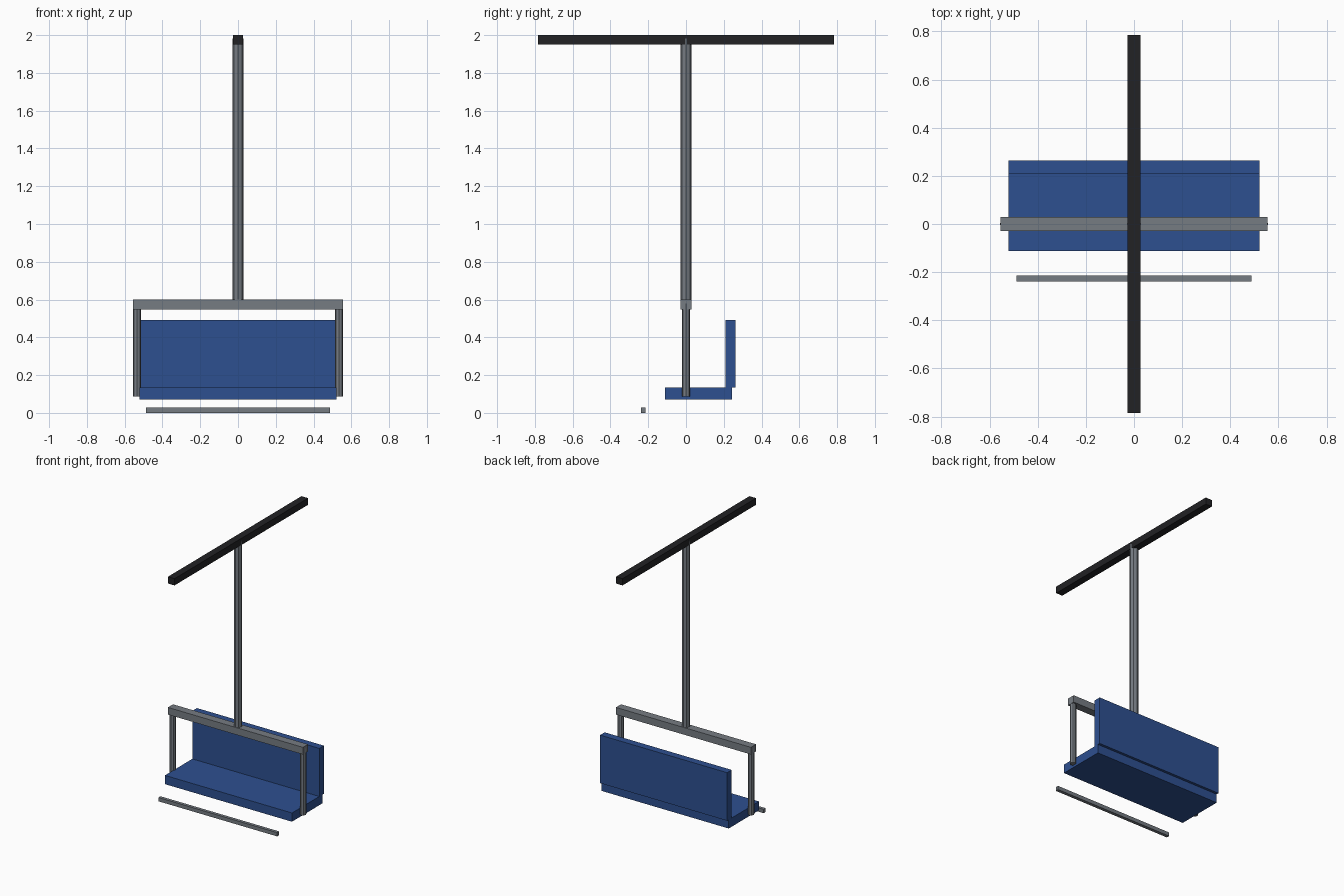
import bpy
import math

if "Cube" in bpy.data.objects:
    bpy.data.objects.remove(bpy.data.objects["Cube"])


def material(name, rgb):
    m = bpy.data.materials.new(name)
    m.diffuse_color = (*rgb, 1)
    m.use_nodes = True
    m.node_tree.nodes["Principled BSDF"].inputs["Base Color"].default_value = m.diffuse_color
    return m


GREY = material("grey steel", (0.18, 0.20, 0.225))
BLUE = material("blue seat", (0.027, 0.08, 0.28))
BLACK = material("black cable", (0.016, 0.016, 0.018))


def box(name, x, y, z, mat):
    """Box from (min, max) ranges."""
    bpy.ops.mesh.primitive_cube_add(size=1)
    o = bpy.context.object
    o.name = name
    for v in o.data.vertices:
        v.co = [(r[0] + r[1]) / 2 + c * (r[1] - r[0]) for r, c in zip((x, y, z), v.co)]
    o.data.materials.append(mat)
    return o


def tube(name, x, z0, z1, radius):
    """Upright eight-sided steel tube."""
    bpy.ops.mesh.primitive_cylinder_add(vertices=8, radius=radius, depth=z1 - z0,
                                        location=(x, 0, (z0 + z1) / 2))
    o = bpy.context.object
    o.name = name
    o.data.materials.append(GREY)
    return o


# overhead cable and hanger
box("cable", (-0.027, 0.027), (-0.784, 0.784), (1.95, 2.0), BLACK)
tube("hanger_pole", 0, 0.57, 1.983, 0.029)
box("crossbar", (-0.555, 0.555), (-0.03, 0.03), (0.547, 0.6), GREY)

# side posts carrying the bench
for side, s in (("left", -1), ("right", 1)):
    tube(f"{side}_post", s * 0.535, 0.087, 0.58, 0.022)

# bench
box("seat", (-0.522, 0.522), (-0.112, 0.244), (0.07, 0.135), BLUE)
box("backrest", (-0.522, 0.522), (0.209, 0.263), (0.135, 0.492), BLUE)

# foot rest bar
box("footrest", (-0.488, 0.488), (-0.238, -0.214), (0.0, 0.028), GREY)
